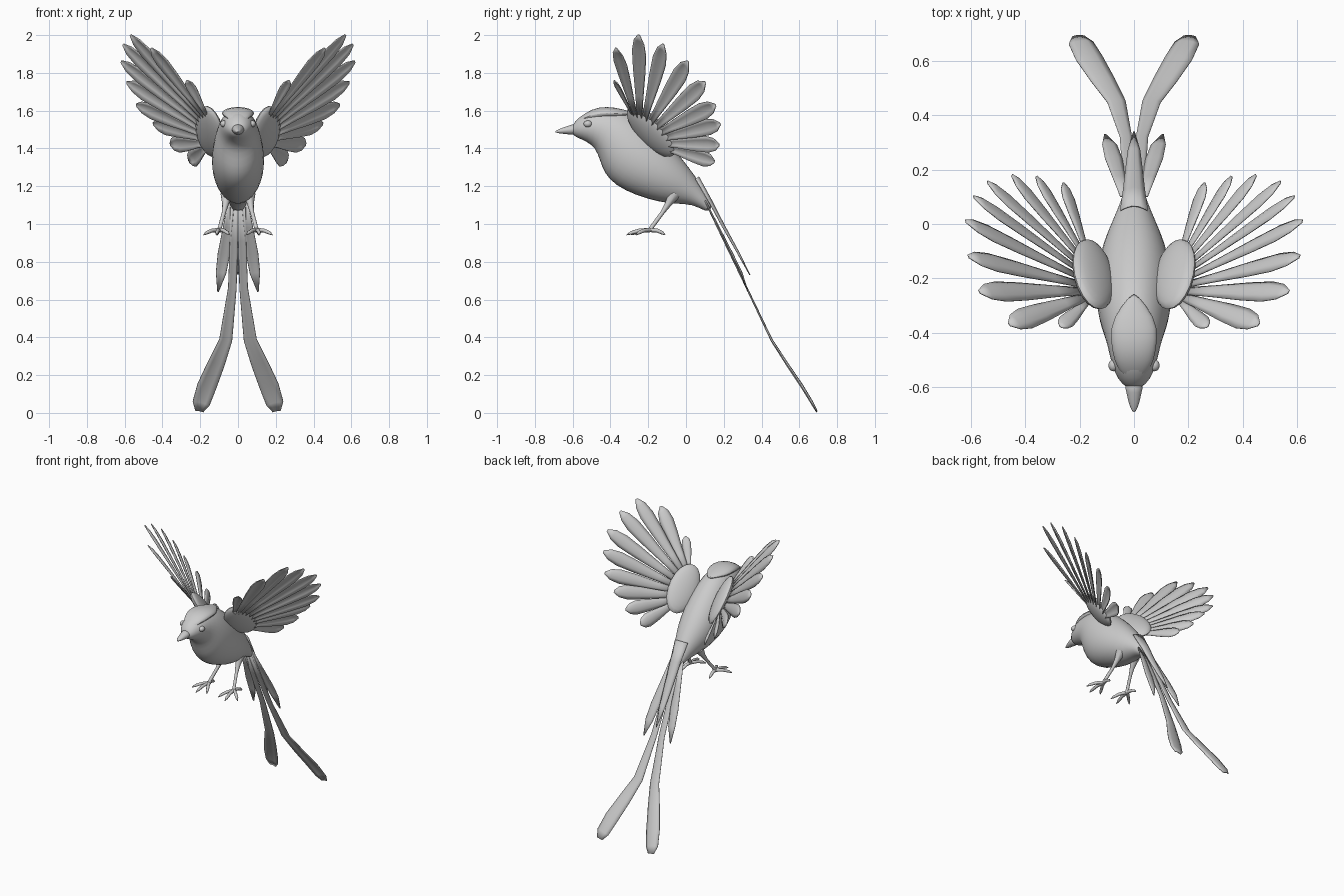
import bpy, bmesh, math
from mathutils import Vector as V, Matrix

if "Cube" in bpy.data.objects:
    bpy.data.objects.remove(bpy.data.objects["Cube"])


def make_mesh(name, verts, faces):
    me = bpy.data.meshes.new(name)
    me.from_pydata([tuple(v) for v in verts], [], faces)
    bm = bmesh.new()
    bm.from_mesh(me)
    bmesh.ops.recalc_face_normals(bm, faces=bm.faces)
    bm.to_mesh(me)
    bm.free()
    ob = bpy.data.objects.new(name, me)
    bpy.context.collection.objects.link(ob)
    return ob


def loft(name, sections, n=16, subdiv=1):
    """Elliptical rings, each given as top (y, z), bottom (y, z), half width."""
    verts, faces = [], []
    for ty, tz, by, bz, w in sections:
        top, bot = V((0, ty, tz)), V((0, by, bz))
        c, u = (top + bot) / 2, (top - bot) / 2
        for i in range(n):
            a = 2 * math.pi * i / n
            verts.append(c + u * math.cos(a) + V((w * math.sin(a), 0, 0)))
    for r in range(len(sections) - 1):
        for i in range(n):
            j = (i + 1) % n
            faces.append((r * n + i, r * n + j, (r + 1) * n + j, (r + 1) * n + i))
    faces.append(tuple(range(n)))
    faces.append(tuple(range(len(verts) - n, len(verts))))
    ob = make_mesh(name, verts, faces)
    if subdiv:
        ob.modifiers.new("smooth", 'SUBSURF').levels = subdiv
    return ob


def feather(name, path, widths, side, arch=0.3):
    """Thin blade along a path, with a raised ridge on the shaft."""
    path = [V(p) for p in path]
    verts, faces = [], []
    for i, (p, w) in enumerate(zip(path, widths)):
        t = (path[min(i + 1, len(path) - 1)] - path[max(i - 1, 0)]).normalized()
        s = (side - t * side.dot(t)).normalized()
        n = s.cross(t)
        if n.z < 0:
            n = -n
        verts += [p - s * w, p - s * w * 0.5 + n * w * arch * 0.7, p + n * w * arch,
                  p + s * w * 0.5 + n * w * arch * 0.7, p + s * w]
    for i in range(len(path) - 1):
        for k in range(4):
            a = i * 5 + k
            faces.append((a, a + 1, a + 6, a + 5))
    ob = make_mesh(name, verts, faces)
    m = ob.modifiers.new("thickness", 'SOLIDIFY')
    m.thickness, m.offset = 0.005, 0
    return ob


def tube(name, pts, depth):
    """Tapered round limb: points are (x, y, z, radius factor)."""
    cu = bpy.data.curves.new(name, 'CURVE')
    cu.dimensions, cu.bevel_depth, cu.bevel_resolution = '3D', depth, 2
    cu.use_fill_caps = True
    sp = cu.splines.new('POLY')
    sp.points.add(len(pts) - 1)
    for q, (x, y, z, r) in zip(sp.points, pts):
        q.co, q.radius = (x, y, z, 1), r
    ob = bpy.data.objects.new(name, cu)
    bpy.context.collection.objects.link(ob)


def ellipsoid(name, center, axes):
    bm = bmesh.new()
    bmesh.ops.create_uvsphere(bm, u_segments=20, v_segments=12, radius=1)
    m = Matrix([V(a) for a in axes]).transposed()
    return_verts = [m @ v.co + V(center) for v in bm.verts]
    faces = [[v.index for v in f.verts] for f in bm.faces]
    bm.free()
    return make_mesh(name, return_verts, faces)


# Head and body
loft("body", [
    (-.605, 1.52, -.605, 1.475, .028), (-.57, 1.565, -.575, 1.455, .06),
    (-.51, 1.603, -.525, 1.435, .085), (-.42, 1.618, -.48, 1.40, .098),
    (-.33, 1.605, -.458, 1.34, .115), (-.25, 1.57, -.435, 1.265, .132),
    (-.17, 1.505, -.375, 1.20, .143), (-.09, 1.43, -.27, 1.15, .14),
    (-.02, 1.35, -.15, 1.115, .12), (.05, 1.255, -.06, 1.105, .085),
    (.105, 1.17, .04, 1.105, .052), (.15, 1.08, .11, 1.06, .035)])

# Cap of head feathers ending in a point over the nape
loft("head_cap", [
    (-.57, 1.56, -.57, 1.53, .04), (-.50, 1.612, -.51, 1.545, .076),
    (-.42, 1.624, -.42, 1.555, .09), (-.34, 1.61, -.35, 1.555, .082),
    (-.25, 1.585, -.26, 1.572, .008)])

# Beak
loft("beak", [
    (-.58, 1.535, -.58, 1.468, .04), (-.62, 1.522, -.62, 1.474, .028),
    (-.66, 1.508, -.66, 1.478, .02), (-.685, 1.496, -.685, 1.482, .009),
    (-.692, 1.491, -.692, 1.487, .003)])

# Wing feather tips, leading edge to trailing edge (right side)
TIPS = [(.27, -.38, 1.76), (.46, -.37, 1.93), (.57, -.25, 2.0), (.61, -.12, 1.95),
        (.62, .01, 1.86), (.59, .10, 1.75), (.54, .155, 1.63), (.45, .18, 1.53),
        (.36, .175, 1.42), (.26, .15, 1.33)]
PROFILE = [(0, .3), (.3, .55), (.6, .88), (.8, 1), (.92, .75), (1, .15)]

for sx, label in ((1, "right"), (-1, "left")):
    def mir(p):
        return V((p[0] * sx, p[1], p[2]))

    # Fanned wing feathers
    for i, tip in enumerate(TIPS):
        f = i / (len(TIPS) - 1)
        root = V((.165, -.28, 1.57)).lerp(V((.165, -.13, 1.41)), f)
        tip = V(tip)
        d = tip - root
        edge = V(TIPS[min(i + 1, 9)]) - V(TIPS[max(i - 1, 0)])
        edge = (edge - d * edge.dot(d) / d.length_squared).normalized()
        edge = edge + edge.cross(d.normalized()) * 0.3
        half = .03 if i == 0 else .046
        feather(f"{label}_wing_feather_{i + 1}",
                [mir(root + d * t) for t, _ in PROFILE],
                [half * w for _, w in PROFILE], mir(edge))

    # Rounded shoulder coverts
    ellipsoid(f"{label}_shoulder", mir((.15, -.185, 1.49)),
              [mir(V((.03, .70, -.70)) * .175), mir(V((.73, .38, .56)) * .10),
               mir(V((.66, -.51, -.51)) * .036)])

    # Eye
    ellipsoid(f"{label}_eye", mir((.076, -.52, 1.53)),
              [(.018, 0, 0), (0, .022, 0), (0, 0, .018)])

    # Long tail streamer with a broad rounded end
    feather(f"{label}_tail_streamer",
            [mir(p) for p in ((.02, .10, 1.12), (.022, .20, .91), (.03, .32, .66),
                              (.065, .45, .385), (.115, .53, .26), (.165, .61, .14),
                              (.195, .665, .05), (.205, .69, .008))],
            [.02, .021, .022, .034, .045, .051, .046, .022],
            mir((1, -.1, .25)), .2)

    # Short outer tail feather
    feather(f"{label}_short_tail_feather",
            [mir(p) for p in ((.035, .10, 1.12), (.055, .17, .98), (.075, .24, .84),
                              (.09, .29, .74), (.106, .328, .64))],
            [.016, .024, .032, .027, .003], mir((1, 0, .2)), .25)

    # Leg with feathered thigh, and four clawed toes
    tube(f"{label}_leg", [(.06 * sx, -.06, 1.16, 3), (.066 * sx, -.095, 1.105, 1.6),
                          (.075 * sx, -.125, 1.06, 1), (.095 * sx, -.18, .985, 1),
                          (.10 * sx, -.19, .965, 1.3)], .011)
    for k, (x, y) in enumerate(((.115, -.315), (.182, -.265), (.045, -.29), (.11, -.11))):
        a, b = V((.10, -.188, .968)), V((x, y, .945))
        m1, m2 = a.lerp(b, .45) + V((0, 0, .008)), a.lerp(b, .8) + V((0, 0, .004))
        tube(f"{label}_toe_{k + 1}",
             [(p.x * sx, p.y, p.z, r) for p, r in
              ((a, 1.1), (m1, 1), (m2, .9), (b + V((0, 0, -.003)), .2))], .0105)

# Central tail cover feather running off the back
feather("tail_cover", [(0, .05, 1.24), (0, .12, 1.12), (0, .19, .99), (0, .27, .85),
                       (0, .338, .73)], [.05, .04, .032, .022, .002], V((1, 0, 0)), .4)

# Smooth shading, keeping feather edges crisp
bpy.ops.object.select_all(action='DESELECT')
for ob in bpy.context.scene.objects:
    if ob.type == 'MESH':
        ob.select_set(True)
        bpy.context.view_layer.objects.active = ob
bpy.ops.object.shade_smooth_by_angle(angle=math.radians(40))
